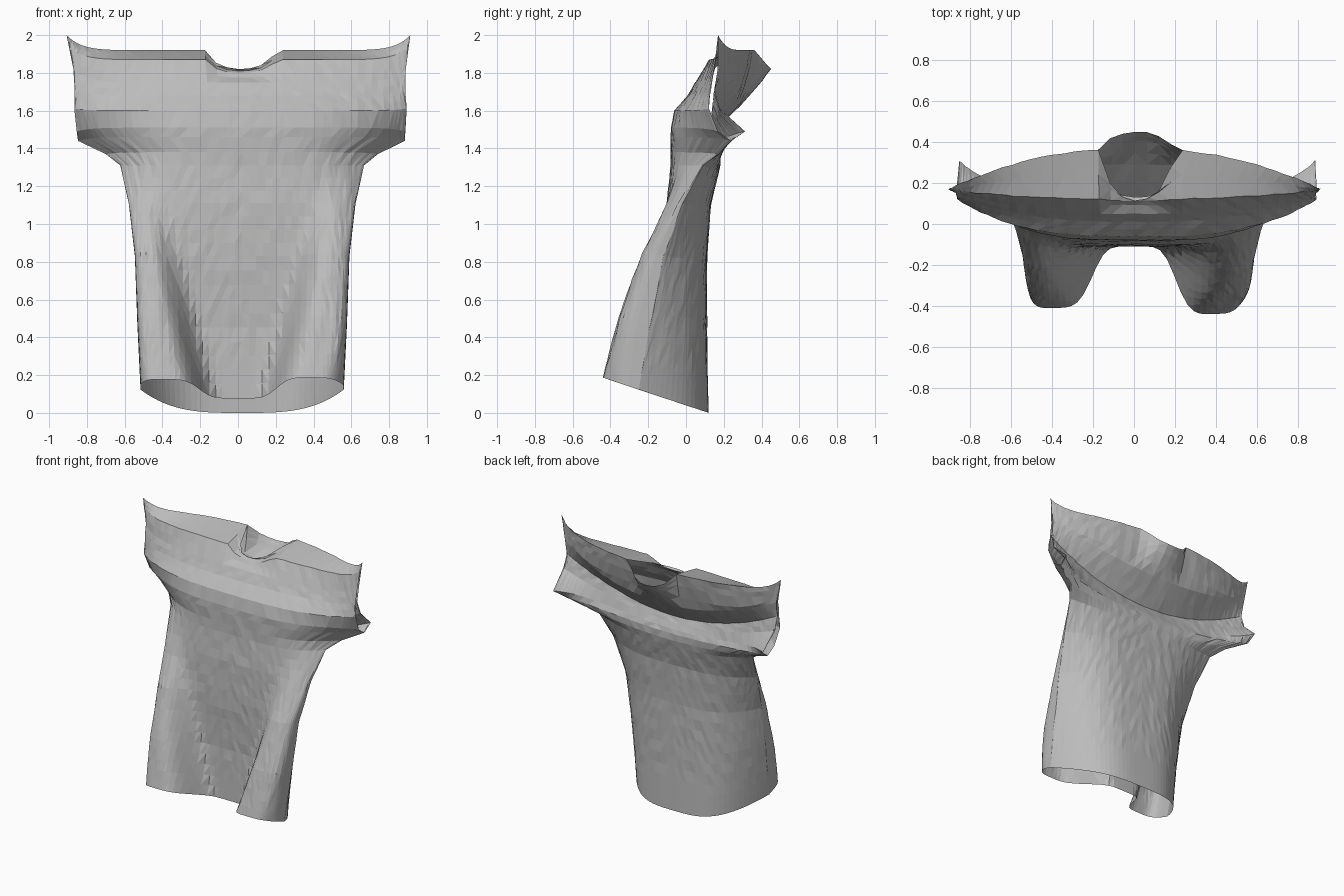
import bpy, bmesh, math, random

if "Cube" in bpy.data.objects:
    bpy.data.objects.remove(bpy.data.objects["Cube"])
random.seed(4)

cloth = bpy.data.materials.new("grey_cloth")
cloth.use_nodes = True
GREY = (0.5, 0.5, 0.5, 1)
cloth.diffuse_color = GREY
cloth.node_tree.nodes["Principled BSDF"].inputs["Base Color"].default_value = GREY

# Cross-sections from hem to shoulder: front centre z, back centre z, edge z,
# half width, front edge y, back edge y, front centre y, back centre y,
# thigh bulge, front fullness, back fullness
SECTIONS = [
    (0, 0, 0, .538, -.25, -.25, -.11, .12, .35, 4, 3.3),
    (.4, .4, .4, .555, -.19, -.19, -.1, .11, .28, 4, 3.3),
    (.8, .8, .8, .568, -.12, -.12, -.11, .11, .16, 4, 3.3),
    (1.1, 1.1, 1.1, .6, -.02, -.02, -.1, .13, .05, 4, 3.3),
    (1.31, 1.26, 1.31, .645, .09, .09, -.08, .17, 0, 4, 3),
    (1.38, 1.31, 1.37, .72, .17, .17, -.08, .18, 0, 3.6, 3),
    (1.46, 1.36, 1.44, .865, .24, .24, -.08, .18, 0, 3.4, 3),
    (1.51, 1.39, 1.49, .87, .17, .31, -.08, .17, 0, 3.2, 6),
    (1.6, 1.43, 1.61, .88, .12, .18, -.06, .15, 0, 3, 4),
    (1.68, 1.47, 1.71, .875, .13, .15, .01, .13, 0, 2.6, 3),
    (1.75, 1.63, 1.82, .88, .15, .17, .05, .29, 0, 2.4, 2.4),
    (1.87, 1.83, 1.94, .9, .165, .17, .12, .35, 0, 2.2, 2.2),
    (1.92, 1.92, 2, .91, .17, .17, .37, .37, 0, 2.2, 2.2),
]
STEPS = [5, 5, 4, 3, 1, 1, 1, 1, 2, 2, 2, 2]
COLS = 48


def section_rows():
    """Interpolate the sections into evenly stepped rows."""
    for a, b, n in zip(SECTIONS, SECTIONS[1:], STEPS):
        for i in range(n):
            yield [p + (q - p) * i / n for p, q in zip(a, b)]
    yield list(SECTIONS[-1])


def cloth_point(row, s, front):
    """Point on the front or back sheet, s running from -1 to 1 across it."""
    zf, zb, z_edge, half, yfe, ybe, yfc, ybc, bulge, pf, pb = row
    u = math.sin(math.pi / 2 * s)
    # the body sits slightly to the left of the shoulders
    x = half * u + .022 * min(1, (2 - zf) * 1.5)
    top = max(0, (zf - 1.75) / .17)
    if front:
        z, edge, mid, full, lift = zf, yfe, yfc, pf, 12
    else:
        # the back sags into a hanging fold between the shoulders
        z, edge, mid, full, lift = zb, ybe, ybc, pb, 2 + 10 * top
    y = mid + (edge - mid) * abs(u) ** full
    # thigh bulges, slanting outwards as they rise
    if front and bulge:
        across = (abs(x) - .39 - .22 * zf) / .2
        side = 1 if x > 0 else .9
        y -= side * bulge * math.exp(-across ** 4) * max(0, 1 - u * u) ** .25
    height = z + (z_edge - z) * abs(u) ** lift
    # slanted hem
    height += max(0, 1 - zf / 1.3) * (.12 - y) / 3
    # neck opening
    neck = top * math.sqrt(max(0, 1 - ((x - .015) / .175) ** 2))
    height -= .1 * neck
    y += (.11 - y if front else .08) * neck
    return x, y, height


bm = bmesh.new()
for front in (True, False):
    grid = [[bm.verts.new(cloth_point(row, 2 * c / COLS - 1, front)) for c in range(COLS + 1)]
            for row in section_rows()]
    for low, high in zip(grid, grid[1:]):
        for c in range(COLS):
            quad = [low[c], low[c + 1], high[c + 1], high[c]]
            bm.faces.new(quad if front else quad[::-1])

# Join the side seams, sleeve undersides and shoulder seams
bmesh.ops.remove_doubles(bm, verts=bm.verts[:], dist=.0005)

# Slight crumpling away from the hem
for v in bm.verts:
    if v.co.z > .25:
        v.co.y += random.uniform(-.003, .003)
bmesh.ops.triangulate(bm, faces=bm.faces[:])

mesh = bpy.data.meshes.new("shirt")
bm.to_mesh(mesh)
bm.free()
mesh.materials.append(cloth)
shirt = bpy.data.objects.new("shirt", mesh)
bpy.context.collection.objects.link(shirt)
